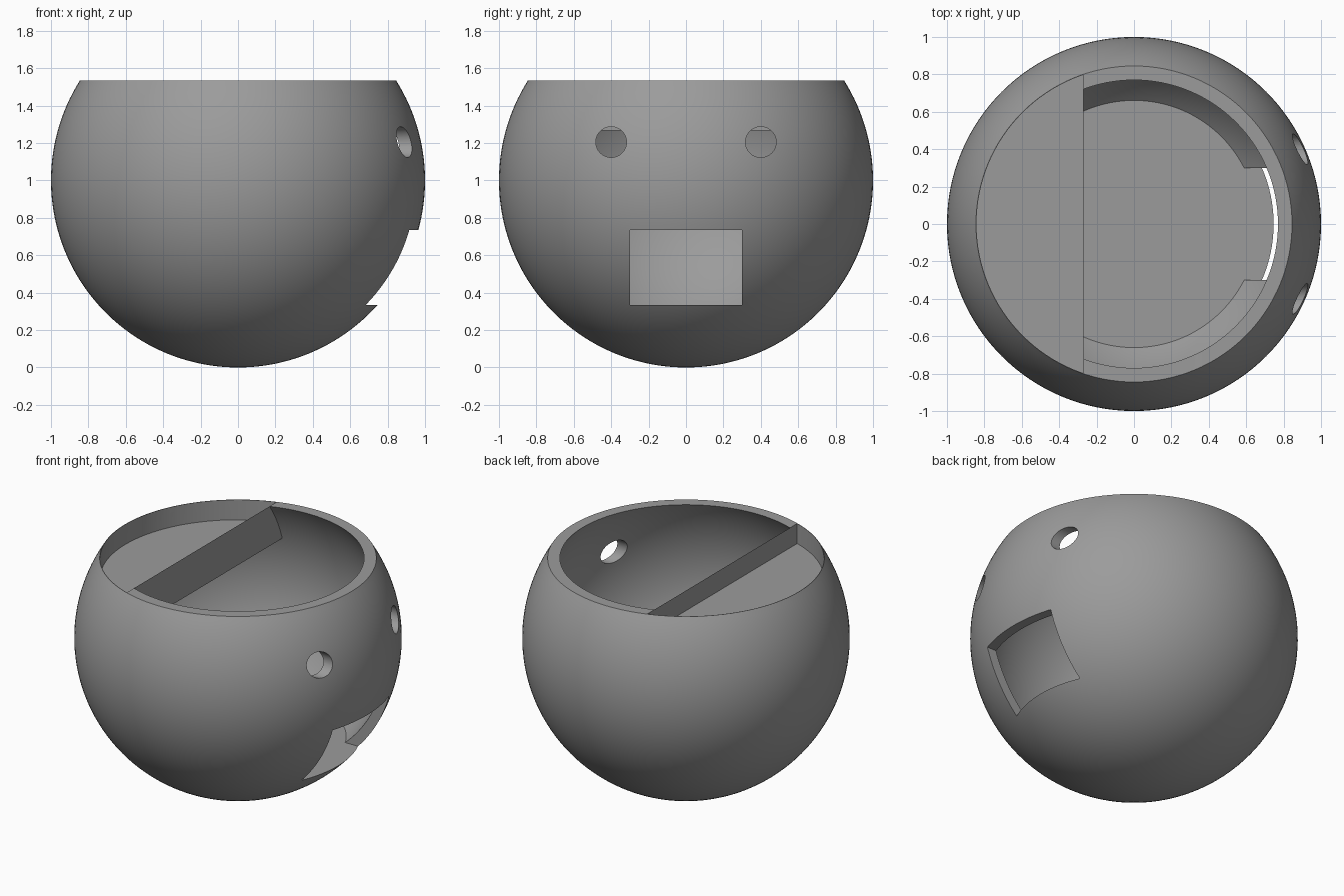
import bpy, bmesh, math
from mathutils import Matrix

if "Cube" in bpy.data.objects:
    bpy.data.objects.remove(bpy.data.objects["Cube"])

SEG = 128
R_OUT, R_IN = 1.0, 0.9375
RIM_Z, FLOOR_Z = 1.535, 0.335
SHELF_X, SHELF_LOW, SHELF_TOP = -0.27, 1.268, 1.40

grey = bpy.data.materials.new("grey")
grey.diffuse_color = (0.33, 0.33, 0.33, 1)
grey.use_nodes = True
grey.node_tree.nodes["Principled BSDF"].inputs["Base Color"].default_value = grey.diffuse_color


def finish(bm, name):
    bmesh.ops.recalc_face_normals(bm, faces=bm.faces)
    me = bpy.data.meshes.new(name)
    bm.to_mesh(me)
    bm.free()
    me.materials.append(grey)
    ob = bpy.data.objects.new(name, me)
    bpy.context.collection.objects.link(ob)
    return ob


def ball(name, r, z0, z1, steps=56):
    """Closed slice of a sphere centred on z = 1, between two heights."""
    a0, a1 = (math.asin(max(-1, min(1, (z - 1) / r))) for z in (z0, z1))
    bm = bmesh.new()
    pts = [(0, 0, z0)]
    for i in range(steps + 1):
        a = a0 + (a1 - a0) * i / steps
        pts.append((r * math.cos(a), 0, 1 + r * math.sin(a)))
    pts.append((0, 0, z1))
    vs = [bm.verts.new(p) for p in pts]
    es = [bm.edges.new(p) for p in zip(vs, vs[1:])]
    bmesh.ops.spin(bm, geom=vs + es, cent=(0, 0, 0), axis=(0, 0, 1),
                   angle=2 * math.pi, steps=SEG, use_merge=True)
    bmesh.ops.remove_doubles(bm, verts=bm.verts, dist=1e-5)
    bmesh.ops.dissolve_degenerate(bm, edges=bm.edges, dist=1e-6)
    return finish(bm, name)


def box(name, x, y, z):
    bm = bmesh.new()
    bmesh.ops.create_cube(bm, size=1)
    for v in bm.verts:
        v.co = [lo + (c + 0.5) * (hi - lo) for c, (lo, hi) in zip(v.co, (x, y, z))]
    return finish(bm, name)


def cylinder(name, r, depth, matrix, seg):
    bm = bmesh.new()
    bmesh.ops.create_cone(bm, cap_ends=True, segments=seg, radius1=r, radius2=r,
                          depth=depth, matrix=matrix)
    return finish(bm, name)


def boolean(ob, cutter, op='DIFFERENCE'):
    m = ob.modifiers.new("cut", 'BOOLEAN')
    m.object, m.operation, m.solver = cutter, op, 'EXACT'
    bpy.context.view_layer.objects.active = ob
    bpy.ops.object.modifier_apply(modifier=m.name)
    bpy.data.objects.remove(cutter)


# Round bowl, cut flat at the rim
bowl = ball("bowl", R_OUT, 0, RIM_Z)

# Hollow with a flat floor, leaving a shelf on the left
hollow = ball("hollow", R_IN, FLOOR_Z, RIM_Z + 0.1)
boolean(hollow, box("shelf_space", (-2, SHELF_X), (-2, 2), (SHELF_LOW, 3)))
boolean(bowl, hollow)

# Round recess above the shelf
recess = cylinder("recess", 0.842, 0.6, Matrix.Translation((0, 0, SHELF_TOP + 0.3)), SEG)
boolean(recess, box("recess_limit", (SHELF_X, 2), (-2, 2), (1, 3)))
boolean(bowl, recess)

# Window opening level with the floor
boolean(bowl, box("window", (0.4, 1.5), (-0.3, 0.3), (FLOOR_Z, 0.735)))

# Two round holes through the wall
for y in (-0.4, 0.4):
    m = Matrix.Translation((0.9, y, 1.205)) @ Matrix.Rotation(math.pi / 2, 4, 'Y')
    boolean(bowl, cylinder("hole", 0.082, 0.8, m, 48))

# Smooth curves, sharp rims
bpy.ops.object.select_all(action='DESELECT')
bowl.select_set(True)
bpy.context.view_layer.objects.active = bowl
bpy.ops.object.shade_smooth_by_angle(angle=math.radians(25))
